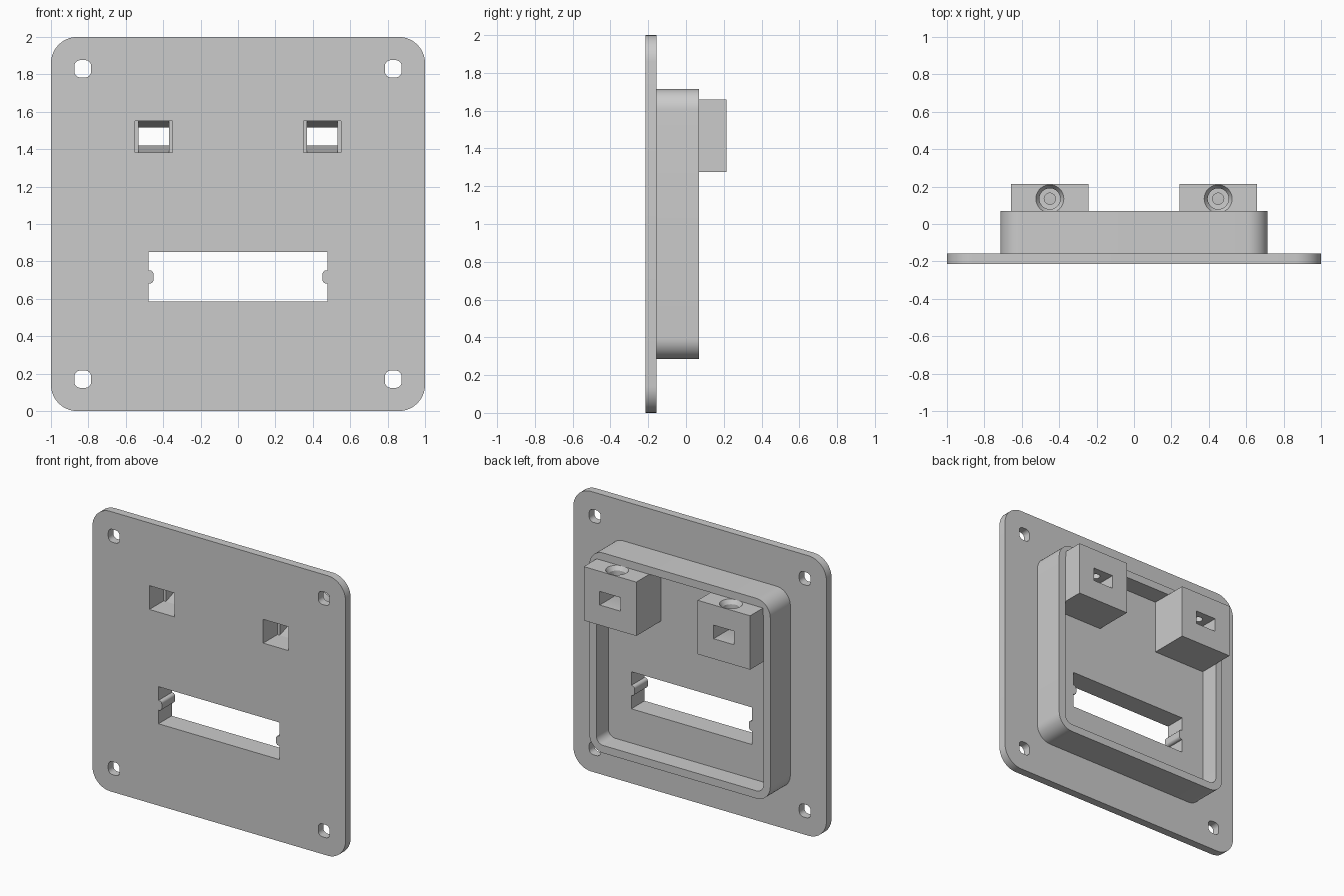
import bpy, bmesh, math

cube = bpy.data.objects.get("Cube")
if cube:
    bpy.data.objects.remove(cube, do_unlink=True)

grey = bpy.data.materials.new("plain grey")
grey.use_nodes = True
COLOUR = (0.6, 0.6, 0.6, 1)
grey.diffuse_color = COLOUR
grey.node_tree.nodes["Principled BSDF"].inputs["Base Color"].default_value = COLOUR

FRONT, STEP, FLOOR, RIM, BACK = -0.215, -0.157, -0.065, 0.07, 0.215


def outline(x, z, w, h, r=0, steps=10):
    """Rounded rectangle centred on x, z."""
    if r == 0:
        return [(x + sx * w / 2, z + sz * h / 2)
                for sx, sz in ((1, 1), (-1, 1), (-1, -1), (1, -1))]
    pts = []
    for i, (sx, sz) in enumerate(((1, 1), (-1, 1), (-1, -1), (1, -1))):
        for k in range(steps + 1):
            a = math.pi / 2 * (i + k / steps)
            pts.append((x + sx * (w / 2 - r) + r * math.cos(a),
                        z + sz * (h / 2 - r) + r * math.sin(a)))
    return pts


def loft(name, rings):
    """Closed solid through rings of 3D points."""
    bm = bmesh.new()
    rows = [[bm.verts.new(p) for p in ring] for ring in rings]
    n = len(rows[0])
    for a, b in zip(rows, rows[1:]):
        for i in range(n):
            j = (i + 1) % n
            bm.faces.new((a[i], a[j], b[j], b[i]))
    bm.faces.new(rows[0][::-1])
    bm.faces.new(rows[-1])
    bmesh.ops.recalc_face_normals(bm, faces=bm.faces)
    mesh = bpy.data.meshes.new(name)
    bm.to_mesh(mesh)
    bm.free()
    mesh.materials.append(grey)
    obj = bpy.data.objects.new(name, mesh)
    bpy.context.collection.objects.link(obj)
    return obj


def along_y(name, sections):
    return loft(name, [[(x, y, z) for x, z in pts] for y, pts in sections])


def prism(name, y0, y1, pts):
    return along_y(name, [(y0, pts), (y1, pts)])


def turned(name, x, y, profile, n=32):
    """Round solid about a vertical axis from (radius, z) pairs."""
    return loft(name, [[(x + r * math.cos(math.tau * i / n),
                         y + r * math.sin(math.tau * i / n), z)
                        for i in range(n)] for r, z in profile])


def cut(obj, cutters):
    for c in cutters:
        c.hide_render = True
        mod = obj.modifiers.new("cut", "BOOLEAN")
        mod.operation, mod.solver, mod.object = "DIFFERENCE", "EXACT", c
        bpy.context.view_layer.objects.active = obj
        bpy.ops.object.modifier_apply(modifier=mod.name)


def smooth(obj):
    bpy.ops.object.select_all(action="DESELECT")
    obj.select_set(True)
    bpy.context.view_layer.objects.active = obj
    bpy.ops.object.shade_smooth_by_angle(angle=math.radians(30))


# Main solids
plate = prism("face_plate", FRONT, STEP, outline(0, 1, 2, 2, 0.14))
frame = prism("rear_frame", STEP, RIM, outline(0, 1, 1.43, 1.43, 0.11))
parts = [plate, frame]
cutters = []

# Hollow of the frame and the wide slot
hollow = prism("hollow_cutter", FLOOR, RIM + 0.1, outline(0, 1, 1.32, 1.32, 0.055))
slot = prism("slot_cutter", FRONT - 0.1, RIM, outline(0, 0.717, 0.955, 0.265))
cut(frame, [hollow, slot])
cut(plate, [slot])
cutters += [hollow, slot]

for side, label in ((-1, "right"), (1, "left")):
    # Screw holes in the plate corners
    for z in (0.17, 1.83):
        hole = prism("corner_hole_cutter", FRONT - 0.1, STEP + 0.1,
                     outline(side * 0.83, z, 0.09, 0.092, 0.032))
        cut(plate, [hole])
        cutters.append(hole)

    # Rounded tab at the slot end
    parts.append(prism(label + "_slot_tab", FRONT, FLOOR,
                       outline(side * 0.475, 0.717, 0.046, 0.07, 0.02)))

    # Block with a narrowing passage and a screw hole from above
    x = side * 0.45
    block = prism(label + "_block", FLOOR, BACK, outline(x, 1.467, 0.415, 0.385))
    wide = outline(x, 1.467, 0.2, 0.17)
    neck = outline(x, 1.467, 0.163, 0.17)
    narrow = outline(x, 1.467, 0.163, 0.097)
    passage = along_y("passage_cutter", [
        (FRONT - 0.1, wide), (FLOOR + 0.01, wide), (FLOOR + 0.011, neck),
        (0.05, narrow), (BACK + 0.1, narrow)])
    screw = turned("screw_cutter", x, 0.135, [
        (0.075, 1.7), (0.075, 1.66), (0.056, 1.63), (0.056, 1.58),
        (0.03, 1.579), (0.03, 1.46)])
    for obj in (plate, frame):
        cut(obj, [passage])
    cut(block, [passage, screw])
    parts.append(block)
    cutters += [passage, screw]

for obj in cutters:
    bpy.data.objects.remove(obj, do_unlink=True)
for obj in parts:
    smooth(obj)
